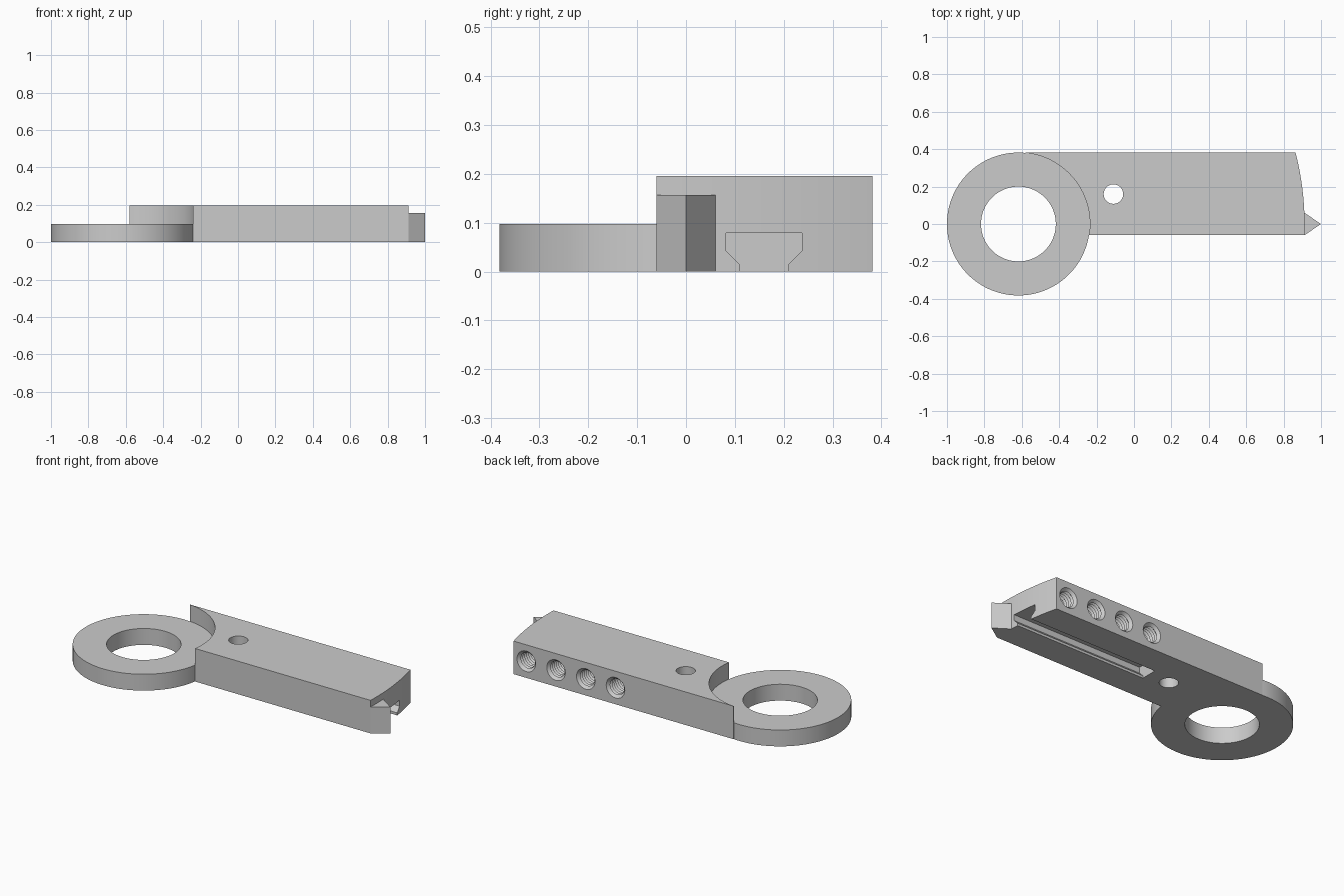
import bpy, bmesh, math

if "Cube" in bpy.data.objects:
    bpy.data.objects.remove(bpy.data.objects["Cube"], do_unlink=True)

grey = bpy.data.materials.new("plain grey")
grey.use_nodes = True
grey.diffuse_color = (0.6, 0.6, 0.6, 1)
grey.node_tree.nodes["Principled BSDF"].inputs["Base Color"].default_value = (0.6, 0.6, 0.6, 1)

RING_X, RING_R = -0.618, 0.382
BAR_FRONT, BAR_BACK, BAR_TOP = -0.06, 0.382, 0.196
RING_TOP = 0.097


def finish(name, bm):
    bmesh.ops.recalc_face_normals(bm, faces=bm.faces)
    mesh = bpy.data.meshes.new(name)
    bm.to_mesh(mesh)
    bm.free()
    mesh.materials.append(grey)
    obj = bpy.data.objects.new(name, mesh)
    bpy.context.collection.objects.link(obj)
    return obj


def prism(name, points, shift):
    """Extrude a closed outline of 3D points along a vector."""
    bm = bmesh.new()
    face = bm.faces.new([bm.verts.new(p) for p in points])
    ext = bmesh.ops.extrude_face_region(bm, geom=[face])
    moved = [g for g in ext["geom"] if isinstance(g, bmesh.types.BMVert)]
    bmesh.ops.translate(bm, verts=moved, vec=shift)
    return finish(name, bm)


def cylinder(name, x, y, r, z0, z1, sides=128):
    ring = [(x + r * math.cos(2 * math.pi * i / sides),
             y + r * math.sin(2 * math.pi * i / sides), z0) for i in range(sides)]
    return prism(name, ring, (0, 0, z1 - z0))


def lathe_y(name, x, z, profile, sides=32):
    """Turn (y, radius) pairs around an axis parallel to y, with capped ends."""
    bm = bmesh.new()
    rings = [[bm.verts.new((x + r * math.cos(2 * math.pi * i / sides), y,
                            z + r * math.sin(2 * math.pi * i / sides)))
              for i in range(sides)] for y, r in profile]
    for a, b in zip(rings, rings[1:]):
        for i in range(sides):
            j = (i + 1) % sides
            bm.faces.new((a[i], a[j], b[j], b[i]))
    bm.faces.new(rings[0])
    bm.faces.new(rings[-1])
    return finish(name, bm)


def combine(target, tool, operation):
    mod = target.modifiers.new("join", "BOOLEAN")
    mod.operation, mod.solver, mod.object = operation, "EXACT", tool
    bpy.context.view_layer.objects.active = target
    bpy.ops.object.modifier_apply(modifier=mod.name)
    bpy.data.objects.remove(tool, do_unlink=True)


# Bar, its far end rounded about the ring centre
reach = 1.53
low, high = math.asin(BAR_FRONT / reach), math.asin(BAR_BACK / reach)
outline = [(-0.58, BAR_BACK, 0), (-0.58, BAR_FRONT, 0)]
for i in range(25):
    a = low + (high - low) * i / 24
    outline.append((RING_X + reach * math.cos(a), reach * math.sin(a), 0))
body = prism("pointer_arm", outline, (0, 0, BAR_TOP))

# Ring disc, with the overlapping bar trimmed down to the ring height
combine(body, cylinder("ring_disc", RING_X, 0, RING_R, 0, 0.15), "UNION")
combine(body, cylinder("ring_clearance", RING_X, 0, RING_R + 0.0005, RING_TOP, 0.3), "DIFFERENCE")
combine(body, cylinder("ring_bore", RING_X, 0, 0.2, -0.1, 0.3), "DIFFERENCE")

# Pointed tip
tip = [(0.88, -0.06, 0), (0.911, -0.06, 0), (1, 0, 0), (0.911, 0.06, 0), (0.88, 0.06, 0)]
combine(body, prism("tip", tip, (0, 0, 0.157)), "UNION")

# Undercut slot along the underside, open at the tip end
half = [(0.05, -0.05), (0.05, 0.015), (0.078, 0.043), (0.078, 0.079)]
mid_y = 0.16
section = [(0.03, mid_y + w, z) for w, z in half]
section += [(0.03, mid_y - w, z) for w, z in reversed(half)]
combine(body, prism("slot", section, (1.2, 0, 0)), "DIFFERENCE")

# Upright hole through the bar
combine(body, cylinder("upright_hole", -0.11, mid_y, 0.052, -0.1, 0.3, 64), "DIFFERENCE")

# Threaded holes in the back, countersunk and reaching the slot
thread = [(0.40, 0.061), (BAR_BACK, 0.061), (0.366, 0.046)]
for i in range(9):
    y = 0.357 - 0.018 * i
    thread += [(y, 0.055), (y - 0.009, 0.045)]
for i in range(4):
    hole = lathe_y("threaded_hole", 0.195 * (i + 1), BAR_TOP / 2, thread)
    combine(body, hole, "DIFFERENCE")

bpy.ops.object.select_all(action="DESELECT")
body.select_set(True)
bpy.context.view_layer.objects.active = body
bpy.ops.object.shade_smooth_by_angle(angle=math.radians(25))
